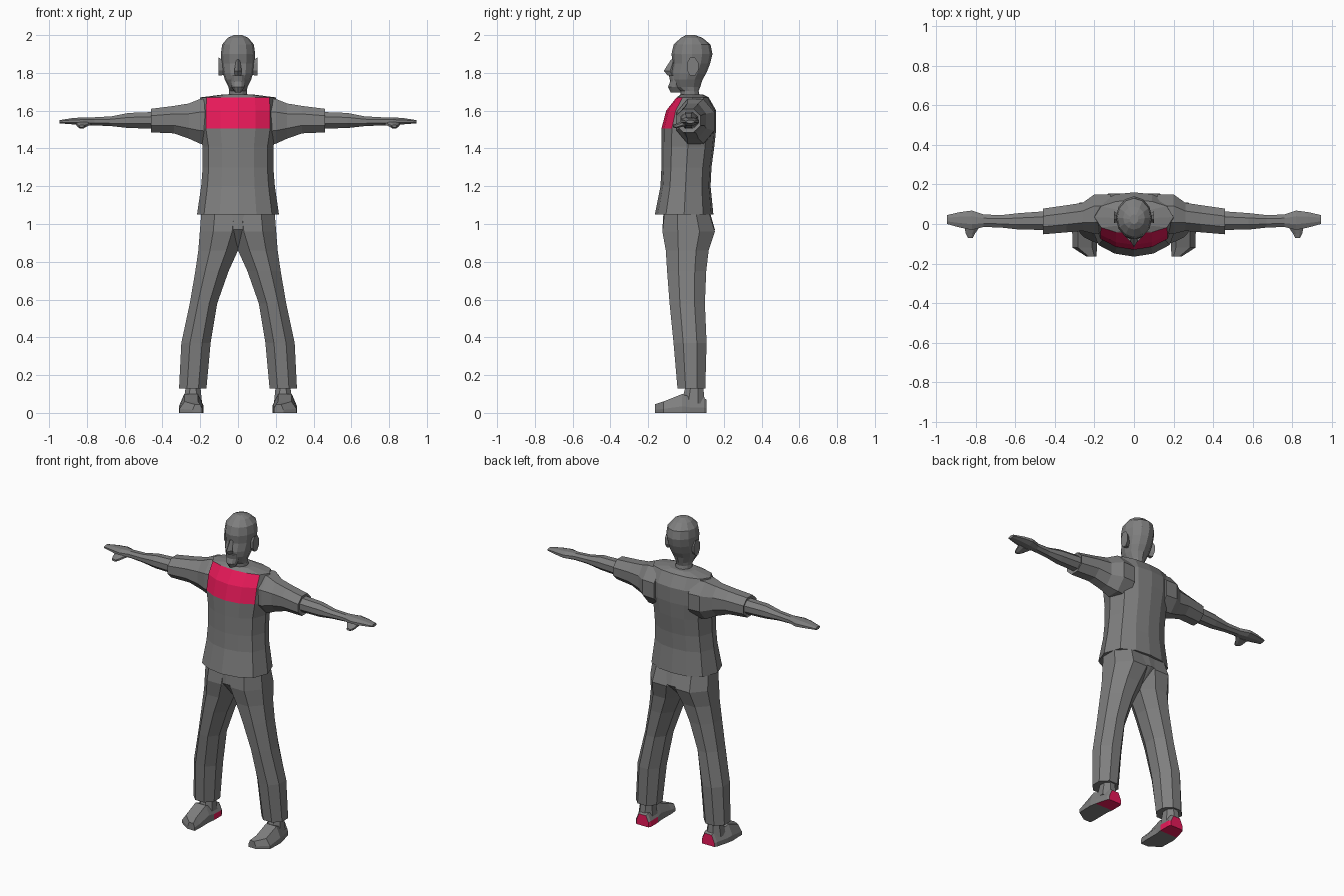
import bpy, bmesh, math
from mathutils import Vector

pink = bpy.data.materials.new("pink")
pink.diffuse_color = (0.8, 0.01, 0.1, 1)
grey = bpy.data.materials.new("grey")
grey.diffuse_color = (0.21, 0.21, 0.21, 1)


def ngon(n, offset=0.0):
    # Unit polygon stretched so that it fills the -1..1 square
    pts = [(math.sin(2 * math.pi * (i + offset) / n), -math.cos(2 * math.pi * (i + offset) / n)) for i in range(n)]
    m = max(abs(c) for p in pts for c in p)
    return [(a / m, b / m) for a, b in pts]


def symmetric(half):
    return half + [(-a, b) for a, b in reversed(half[1:-1])]


OCT = ngon(8, 0.5)
ROUND = ngon(12)
BODY = symmetric([(0, -1), (.45, -.9), (.83, -.62), (1, 0), (.83, .65), (.45, .93), (0, 1)])
SHOE = [(-1, -1), (1, -1), (1, -.3), (.55, 1), (-.6, 1), (-1, -.1)]


def loft(name, axis, rows, profile, mirror=False, is_pink=None):
    """Rows are (position on axis, lo, hi, lo, hi) for the two other axes."""
    bm = bmesh.new()
    rings = []
    for pos, a0, a1, b0, b1 in rows:
        ring = []
        for u, v in profile:
            a = (a0 + a1) / 2 + u * (a1 - a0) / 2
            b = (b0 + b1) / 2 + v * (b1 - b0) / 2
            co = {"x": (pos, a, b), "y": (a, pos, b), "z": (a, b, pos)}[axis]
            ring.append(bm.verts.new(co))
        rings.append(ring)
    n = len(profile)
    for r, s in zip(rings, rings[1:]):
        for i in range(n):
            j = (i + 1) % n
            bm.faces.new((r[i], r[j], s[j], s[i]))
    bm.faces.new(rings[0])
    bm.faces.new(rings[-1])
    bmesh.ops.recalc_face_normals(bm, faces=bm.faces[:])
    if is_pink:
        bm.normal_update()
        for f in bm.faces:
            f.material_index = int(is_pink(f.calc_center_median(), f.normal))
    mesh = bpy.data.meshes.new(name)
    bm.to_mesh(mesh)
    bm.free()
    mesh.materials.append(grey)
    mesh.materials.append(pink)
    ob = bpy.data.objects.new(name, mesh)
    bpy.context.collection.objects.link(ob)
    if mirror:
        mod = ob.modifiers.new("mirror", "MIRROR")
        mod.use_mirror_merge = False
    return ob


def upright(rows):
    # (z, half width, front, back) to a full row
    return [(z, -w, w, f, b) for z, w, f, b in rows]


# Shirt body with the coloured chest panel
loft("shirt", "z", upright([
    (1.05, .217, -.165, .145), (1.2, .195, -.135, .13), (1.3, .187, -.13, .135),
    (1.41, .188, -.13, .15), (1.505, .205, -.13, .16), (1.6, .205, -.105, .16),
    (1.67, .2, -.05, .12), (1.685, .085, -.03, .09)]), BODY,
    is_pink=lambda c, n: 1.5 < c.z < 1.67 and abs(c.x) < .15 and c.y < 0)

# Sleeves, with a recessed cuff
loft("sleeve", "x", [
    (.12, -.045, .15, 1.42, 1.66), (.2, -.05, .15, 1.425, 1.662), (.26, -.035, .107, 1.452, 1.638),
    (.34, -.042, .095, 1.48, 1.625), (.46, -.052, .078, 1.485, 1.61),
    (.455, -.035, .068, 1.5, 1.597)], OCT, mirror=True)

# Forearms and hands
loft("forearm_and_hand", "x", [
    (.44, -.03, .065, 1.505, 1.593), (.58, -.028, .055, 1.508, 1.588), (.67, -.018, .045, 1.518, 1.57),
    (.76, -.015, .048, 1.522, 1.565), (.82, -.03, .068, 1.522, 1.565),
    (.88, -.018, .06, 1.528, 1.56), (.945, .0, .045, 1.533, 1.55)], OCT, mirror=True)
loft("thumb", "y", [
    (-.07, .815, .84, 1.512, 1.525), (-.05, .805, .85, 1.506, 1.532),
    (.0, .77, .86, 1.52, 1.552)], OCT, mirror=True)

# Trousers
loft("trouser_seat", "z", upright([
    (1.1, .185, -.115, .12), (1.05, .195, -.12, .13), (.97, .2, -.125, .153),
    (.875, .03, -.05, .06)]), BODY)
loft("trouser_leg", "z", [
    (1.05, -.05, .195, -.115, .125), (.96, -.04, .202, -.125, .153), (.86, .0, .21, -.107, .12),
    (.75, .05, .226, -.1, .107), (.58, .11, .255, -.087, .1), (.37, .145, .3, -.066, .109),
    (.13, .167, .312, -.045, .102)], OCT, mirror=True)

# Shoes with coloured heels
loft("ankle", "z", [(.05, .19, .29, -.025, .1), (.15, .2, .275, .0, .09)], OCT, mirror=True)
loft("shoe", "y", [
    (-.165, .19, .24, 0, .045), (-.12, .187, .31, 0, .06), (-.02, .188, .313, 0, .1),
    (.02, .182, .305, 0, .085), (.095, .182, .285, 0, .08), (.108, .19, .275, 0, .07)], SHOE, mirror=True,
    is_pink=lambda c, n: c.y > .02 and n.z < .3 and n.x < .5)

# Neck and head
loft("head", "z", upright([
    (1.64, .055, -.025, .08), (1.705, .047, -.03, .067), (1.725, .05, -.062, .075),
    (1.765, .07, -.078, .088), (1.8, .08, -.08, .108), (1.85, .087, -.07, .128),
    (1.9, .091, -.077, .14), (1.95, .084, -.065, .13), (1.985, .055, -.028, .088),
    (2.0, .022, 0, .048)]), ROUND)
loft("beard", "z", upright([
    (1.695, .014, -.08, -.02), (1.725, .034, -.095, -.02), (1.755, .04, -.084, -.02),
    (1.785, .042, -.09, -.02)]), ROUND)
loft("nose", "z", upright([
    (1.785, .016, -.095, -.05), (1.81, .02, -.118, -.05), (1.87, .01, -.08, -.05)]), ngon(4))
loft("ear", "x", [
    (.07, .012, .045, 1.79, 1.86), (.102, .005, .065, 1.785, 1.882)], OCT, mirror=True)
